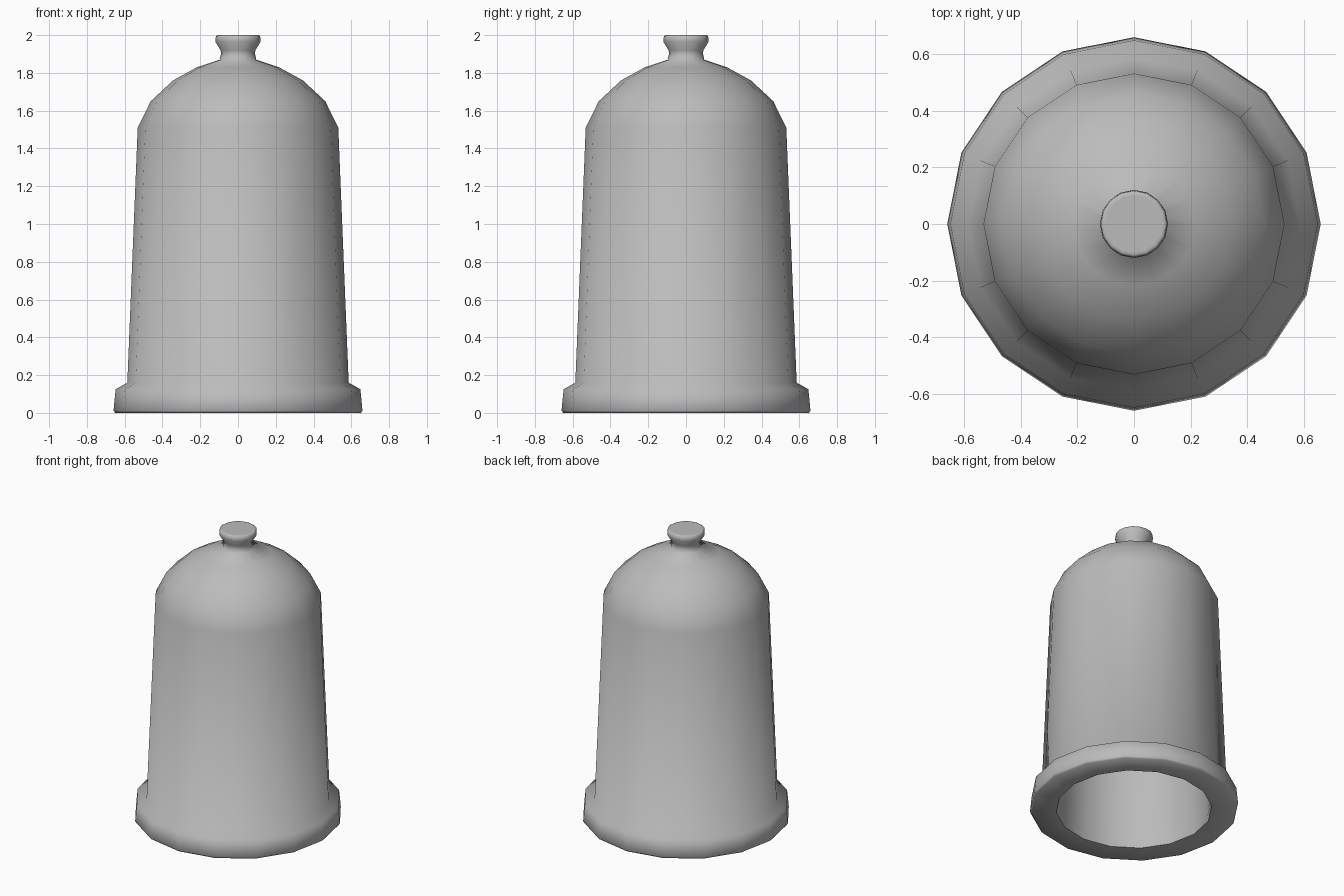
import bpy, bmesh, math

if "Cube" in bpy.data.objects:
    bpy.data.objects.remove(bpy.data.objects["Cube"])

SIDES = 16


def lathe(name, profile, sharp_angle):
    """Revolve (radius, z) points around z; radius 0 gives a single pole vertex."""
    bm = bmesh.new()
    rings = []
    for r, z in profile:
        if r == 0:
            rings.append([bm.verts.new((0, 0, z))])
        else:
            rings.append([bm.verts.new((r * math.cos(2 * math.pi * i / SIDES),
                                        r * math.sin(2 * math.pi * i / SIDES), z))
                          for i in range(SIDES)])
    for a, b in zip(rings, rings[1:]):
        for i in range(SIDES):
            j = (i + 1) % SIDES
            if len(a) == 1:
                bm.faces.new((a[0], b[j], b[i]))
            elif len(b) == 1:
                bm.faces.new((a[i], a[j], b[0]))
            else:
                bm.faces.new((a[i], a[j], b[j], b[i]))
    bmesh.ops.recalc_face_normals(bm, faces=bm.faces)
    mesh = bpy.data.meshes.new(name)
    bm.to_mesh(mesh)
    bm.free()
    obj = bpy.data.objects.new(name, mesh)
    bpy.context.collection.objects.link(obj)
    bpy.ops.object.select_all(action='DESELECT')
    obj.select_set(True)
    bpy.context.view_layer.objects.active = obj
    bpy.ops.object.shade_smooth_by_angle(angle=math.radians(sharp_angle))
    return obj


# Hollow bell: inner dome and wall, flat foot, flared rim, outer wall and dome
inner = [(0, 1.79), (0.19, 1.75), (0.30, 1.69), (0.39, 1.60), (0.44, 1.49),
         (0.485, 0.03), (0.492, 0.0)]
outer = [(0.65, 0.0), (0.659, 0.012), (0.648, 0.125), (0.586, 0.16),
         (0.531, 1.51), (0.462, 1.65), (0.344, 1.76), (0.217, 1.83)]

# Knob flows out of the dome: neck, flare and flat cap with a tight edge
knob = [(0.097, 1.87), (0.09, 1.9), (0.092, 1.92), (0.12, 1.965), (0.117, 1.995),
        (0.109, 2.0), (0.1, 2.0), (0, 2.0)]
bell = lathe("bell_cover", inner + outer + knob, 75)

# Medium grey finish
grey = bpy.data.materials.new("medium_grey")
grey.diffuse_color = (0.5, 0.5, 0.5, 1)
grey.use_nodes = True
grey.node_tree.nodes["Principled BSDF"].inputs["Base Color"].default_value = grey.diffuse_color
bell.data.materials.append(grey)
